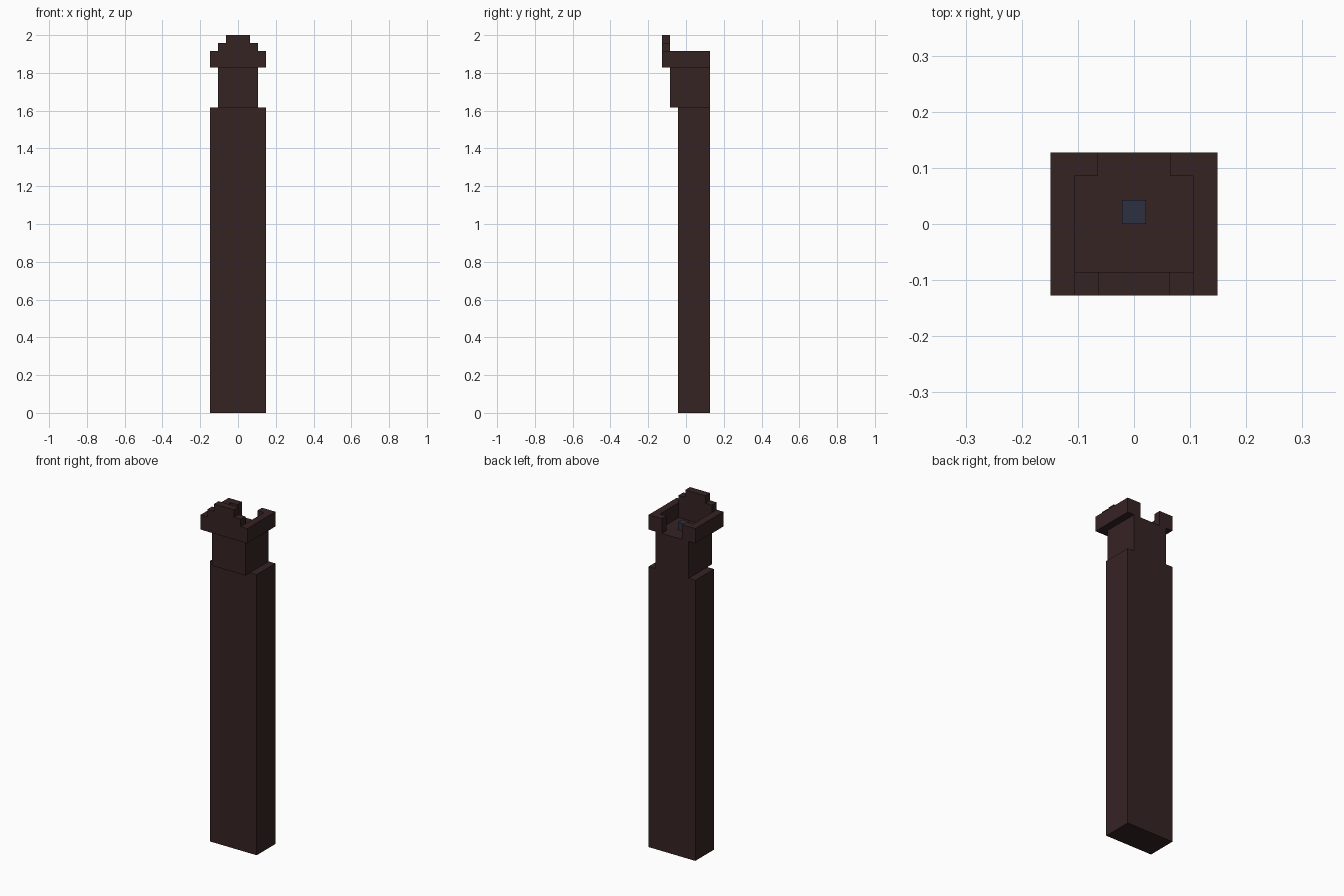
import bpy, bmesh
from mathutils import Vector

U = 2 / 47  # one block of the model's grid

cube = bpy.data.objects.get("Cube")
if cube:
    bpy.data.objects.remove(cube, do_unlink=True)


def material(name, rgb):
    mat = bpy.data.materials.new(name)
    mat.use_nodes = True
    colour = (*rgb, 1)
    mat.diffuse_color = colour
    bsdf = next(n for n in mat.node_tree.nodes if n.type == "BSDF_PRINCIPLED")
    bsdf.inputs["Base Color"].default_value = colour
    return mat


def prism(name, outline, push, mat):
    """Extrude a flat outline (in blocks) along the push vector."""
    bm = bmesh.new()
    face = bm.faces.new([bm.verts.new(Vector(p) * U) for p in outline])
    out = bmesh.ops.extrude_face_region(bm, geom=[face], use_keep_orig=True)
    moved = [g for g in out["geom"] if isinstance(g, bmesh.types.BMVert)]
    bmesh.ops.translate(bm, verts=moved, vec=Vector(push) * U)
    bmesh.ops.recalc_face_normals(bm, faces=bm.faces)
    mesh = bpy.data.meshes.new(name)
    bm.to_mesh(mesh)
    bm.free()
    mesh.materials.append(mat)
    obj = bpy.data.objects.new(name, mesh)
    bpy.context.scene.collection.objects.link(obj)
    return obj


def mirrored(half):
    """Complete a half outline across x = 0."""
    return half + [(-p[0], *p[1:]) for p in reversed(half)]


def block(name, half_width, front, back, bottom, top, mat):
    outline = mirrored([(half_width, front, bottom), (half_width, back, bottom)])
    return prism(name, outline, (0, 0, top - bottom), mat)


brown = material("dark brown", (0.037, 0.0168, 0.0175))
blue = material("slate blue", (0.026, 0.031, 0.051))

# Tall shaft and the neck that juts forward over it
block("shaft", 3.5, -1, 3, 0, 38, brown)
block("neck", 2.5, -2, 3, 38, 43, brown)

# Rim around the cup, open at the back
rim = [(1.5, 2), (1.5, 3), (3.5, 3), (3.5, -3)]
inner = [(-2.5, -2), (-2.5, 2), (-1.5, 2)]
outer = [(x, y, 43) for x, y in rim]
outline = [(2.5, -2, 43), (2.5, 2, 43)] + outer
outline += [(-x, y, 43) for x, y in reversed(rim[1:])]
outline += [(x, y, 43) for x, y in reversed(inner)]
prism("rim", outline, (0, 0, 2), brown)

# Stepped crest above the front wall
crest = mirrored([(2.5, -3, 45), (2.5, -3, 46), (1.5, -3, 46), (1.5, -3, 47)])
prism("front_crest", crest, (0, 1, 0), brown)

# Small stud on the cup floor
block("stud", 0.5, 0, 1, 43, 44, blue)
